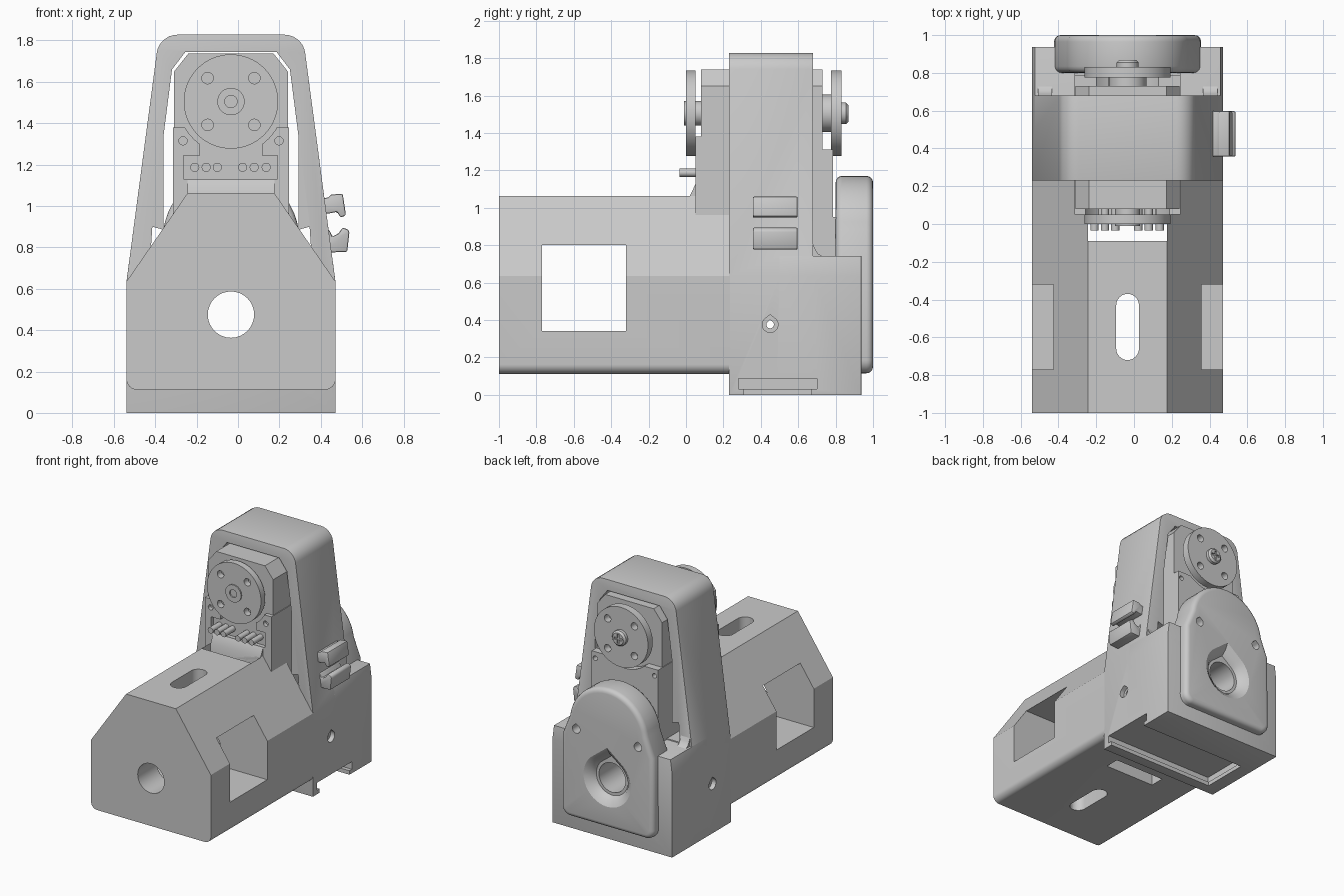
import bpy, bmesh, math
from mathutils import Vector

if "Cube" in bpy.data.objects:
    bpy.data.objects.remove(bpy.data.objects["Cube"])

CX = -0.034  # centre plane of the body
grey = bpy.data.materials.new("plain_grey")
grey.use_nodes = True
grey.diffuse_color = (0.59, 0.59, 0.59, 1)
grey.node_tree.nodes["Principled BSDF"].inputs["Base Color"].default_value = (0.59, 0.59, 0.59, 1)

PLACE = {"x": lambda p, d: (d + CX, p[0], p[1]),
         "y": lambda p, d: (p[0] + CX, d, p[1]),
         "z": lambda p, d: (p[0] + CX, p[1], d)}


def loft(name, rings, axis):
    """Skin of matching outlines; rings = [(points, depth), ...]."""
    bm = bmesh.new()
    loops = [[bm.verts.new(PLACE[axis](p, d)) for p in pts] for pts, d in rings]
    n = len(loops[0])
    for a, b in zip(loops, loops[1:]):
        for i in range(n):
            bm.faces.new((a[i], a[(i + 1) % n], b[(i + 1) % n], b[i]))
    bm.faces.new(loops[0])
    bm.faces.new(loops[-1])
    bmesh.ops.recalc_face_normals(bm, faces=bm.faces)
    me = bpy.data.meshes.new(name)
    bm.to_mesh(me)
    bm.free()
    me.materials.append(grey)
    ob = bpy.data.objects.new(name, me)
    bpy.context.collection.objects.link(ob)
    return ob


def prism(name, pts, axis, a, b):
    return loft(name, [(pts, a), (pts, b)], axis)


def rect(u0, u1, v0, v1):
    return [(u0, v0), (u1, v0), (u1, v1), (u0, v1)]


def mirror(half):
    """Closed outline from its right half, listed bottom to top."""
    return half + [(-u, v) for u, v in reversed(half)]


def circle(u, v, r, n=32):
    return [(u + r * math.cos(math.tau * i / n), v + r * math.sin(math.tau * i / n)) for i in range(n)]


def teardrop(u, v, r):
    """Circle whose top runs out to a blunt point."""
    pts = circle(u, v, r, 40)
    for i in range(6, 15):
        side = (10 - i) / 5
        pts[i] = (u + r * 0.71 * side, v + r * (0.71 + 0.55 * (1 - abs(side))))
    return pts


def rounded(pts, radii, n=6):
    """Replace polygon corners by arcs; radii = {corner index: radius}."""
    out = []
    for i, p in enumerate(pts):
        p = Vector(p)
        r = radii.get(i, 0)
        if not r:
            out.append(tuple(p))
            continue
        a = (Vector(pts[i - 1]) - p).normalized()
        b = (Vector(pts[(i + 1) % len(pts)]) - p).normalized()
        half = math.acos(a.dot(b)) / 2
        centre = p + (a + b).normalized() * r / math.sin(half)
        start = p + a * r / math.tan(half) - centre
        end = p + b * r / math.tan(half) - centre
        for k in range(n + 1):
            out.append(tuple(centre + start.lerp(end, k / n).normalized() * r))
    return out


def apply(ob, kind, **settings):
    m = ob.modifiers.new(kind, kind)
    for key, value in settings.items():
        setattr(m, key, value)
    with bpy.context.temp_override(object=ob, active_object=ob, selected_objects=[ob]):
        bpy.ops.object.modifier_apply(modifier=m.name)


def combine(ob, other, operation="DIFFERENCE"):
    apply(ob, "BOOLEAN", object=other, operation=operation, solver="EXACT")
    bpy.data.objects.remove(other)


def bevel(ob, width, segments=3, angle=40):
    apply(ob, "BEVEL", width=width, segments=segments, limit_method="ANGLE",
          angle_limit=math.radians(angle))


def cut(ob, pts, axis, a, b):
    combine(ob, prism("cutter", pts, axis, a, b))


# Front arm: chamfered bar with window, cable slots and a long bore
arm_outline = rounded(mirror([(0.505, 0.112), (0.505, 0.635), (0.21, 1.062)]), {0: 0.05, 5: 0.05})
arm = prism("front_arm", arm_outline, "y", -1, 0.235)
cut(arm, rect(-0.77, -0.32, 0.34, 0.80), "x", -1, 1)
cut(arm, rounded(rect(-0.06, 0.06, -0.72, -0.37), {i: 0.0595 for i in range(4)}), "z", -1, 2)
cut(arm, rect(-0.21, 0.21, -0.09, 0.02), "z", -1, 2)
cut(arm, rect(-0.6, 0.6, 0.02, 0.4), "z", 0.95, 2)
cut(arm, circle(0, 0.475, 0.112), "y", -2, 2)

# Tall frame joined to its rear base block
frame = prism("tall_frame", rounded(mirror([(0.505, 0), (0.505, 0.635), (0.347, 1.828)]),
                                    {2: 0.1, 3: 0.1}), "y", 0.23, 0.68)
base = prism("base", mirror([(0.505, 0), (0.505, 0.635), (0.491, 0.742)]), "y", 0.5, 0.937)
combine(frame, base, "UNION")
bevel(frame, 0.022)
cut(frame, mirror([(0.39, 0.75), (0.38, 0.9), (0.326, 0.885), (0.326, 1.34), (0.285, 1.66),
                   (0.22, 1.745)]), "y", 0, 0.9)
cut(frame, circle(0, 0.475, 0.112), "y", -2, 2)
cut(frame, teardrop(0.45, 0.375, 0.02), "x", -1, 1)
for side in (-1, 1):
    cut(frame, teardrop(0.45, 0.375, 0.042), "x", side * 0.47, side * 0.6)
# sliding groove under the base, open on the left side
cut(frame, rect(0.31, 0.67, -0.1, 0.04), "x", -0.40, 0.6)
cut(frame, rect(0.28, 0.70, 0.03, 0.088), "x", -0.42, 0.6)

# Rear shield with flared teardrop bore
arch = [(0.33 * math.cos(t), 0.84 + 0.33 * math.sin(t))
        for t in (math.pi * i / 24 for i in range(1, 24))]
shield_outline = rounded([(-0.39, 0.115), (0.39, 0.115), (0.385, 0.74)] + arch + [(-0.385, 0.74)],
                         {0: 0.07, 1: 0.07})
shield = prism("rear_shield", shield_outline, "y", 0.80, 1.0)
bevel(shield, 0.035, 4, 50)
flare = [(teardrop(0, 0.475, r), y) for r, y in
         ((0.114, 0.7), (0.114, 0.86), (0.12, 0.9), (0.135, 0.94), (0.16, 0.975), (0.2, 1.001),
          (0.21, 1.01))]
combine(shield, loft("cutter", flare, "y"))
for side in (-1, 1):
    cut(shield, teardrop(side * 0.26, 0.80, 0.032), "y", 0.9, 1.1)
    # small ledge fillets beside the shield
    prism("ledge_fillet", [(0.67, 0.735), (0.74, 0.735), (0.705, 0.755), (0.69, 0.78), (0.67, 0.83)],
          "x", side * 0.40, side * 0.475)

# Servo seat between frame and shield
prism("servo_seat", rect(-0.28, 0.28, 0.70, 0.95), "y", 0.235, 0.81)

# Servo: upper body, and wider lower body cleared around the discs
HZ = 1.505
prism("servo_upper_body", mirror([(0.275, 0.95), (0.275, 1.65), (0.205, 1.738)]), "y", 0.08, 0.73)
lower = prism("servo_lower_front", rect(-0.28, 0.28, 0.95, 1.38), "y", 0.05, 0.3)
cut(lower, circle(0, HZ, 0.255, 48), "y", -1, 2)
cut(lower, rect(-0.15, 0.15, 1.2, 1.4), "y", -1, 0.1)
cut(lower, rect(-0.23, 0.225, 1.13, 1.245), "y", -1, 0.1)
for side in (-1, 1):
    cut(lower, circle(side * 0.232, 1.315, 0.02, 16), "y", 0, 0.1)
rear = prism("servo_lower_rear", rect(-0.28, 0.28, 0.95, 1.31), "y", 0.6, 0.785)
cut(rear, circle(0, HZ, 0.255, 48), "y", -1, 2)
for side in (-1, 1):
    cut(rear, circle(side * 0.25, 1.26, 0.018, 16), "y", 0.72, 0.9)
prism("cable_ramp", [(0.02, 0.94), (0.02, 1.062), (0.05, 1.125), (0.09, 1.125), (0.09, 0.94)],
      "x", -0.21, 0.21)

# Connector pins in their recess
for x in (-0.175, -0.12, -0.066, 0.056, 0.112, 0.17):
    prism("connector_pin", circle(x, 1.187, 0.022, 16), "y", -0.035, 0.09)

# Servo discs with hubs, four holes each
for name, y0, y1 in (("front", 0.0, 0.05), ("rear", 0.775, 0.832)):
    disc = prism(name + "_disc", circle(0, HZ, 0.228, 64), "y", y0, y1)
    for dx in (-0.113, 0.113):
        for dz in (-0.113, 0.113):
            cut(disc, circle(dx, HZ + dz, 0.028, 16), "y", -1, 2)
hub = prism("front_hub", circle(0, HZ, 0.066), "y", -0.01, 0.09)
cut(hub, circle(0, HZ, 0.03, 20), "y", -0.1, 0.02)
prism("rear_collar", circle(0, HZ, 0.1), "y", 0.72, 0.78)
screw = loft("rear_screw", [(circle(0, HZ, r), y) for r, y in
                            ((0.058, 0.82), (0.058, 0.855), (0.045, 0.868))], "y")
for w, h in ((0.035, 0.008), (0.008, 0.035)):
    cut(screw, rect(-w, w, HZ - h, HZ + h), "y", 0.855, 0.9)

# Pair of cable hooks on the left side
hooks = {"upper_hook": [(0.42, 0.96), (0.42, 1.03), (0.47, 1.042), (0.485, 1.055), (0.54, 1.06),
                        (0.556, 0.955), (0.53, 0.944), (0.512, 0.972), (0.48, 0.965)],
         "lower_hook": [(0.45, 0.775), (0.562, 0.778), (0.572, 0.87), (0.568, 0.885), (0.54, 0.896),
                        (0.52, 0.868), (0.49, 0.852), (0.475, 0.885), (0.45, 0.89)]}
for name, pts in hooks.items():
    bevel(prism(name, pts, "y", 0.357, 0.597), 0.008, 2, 50)

# Smooth curved walls, keep edges sharp
for ob in bpy.context.collection.objects:
    ob.select_set(ob.type == "MESH" and grey.name in ob.data.materials)
    if ob.select_get():
        bpy.context.view_layer.objects.active = ob
bpy.ops.object.shade_smooth_by_angle(angle=math.radians(30))
